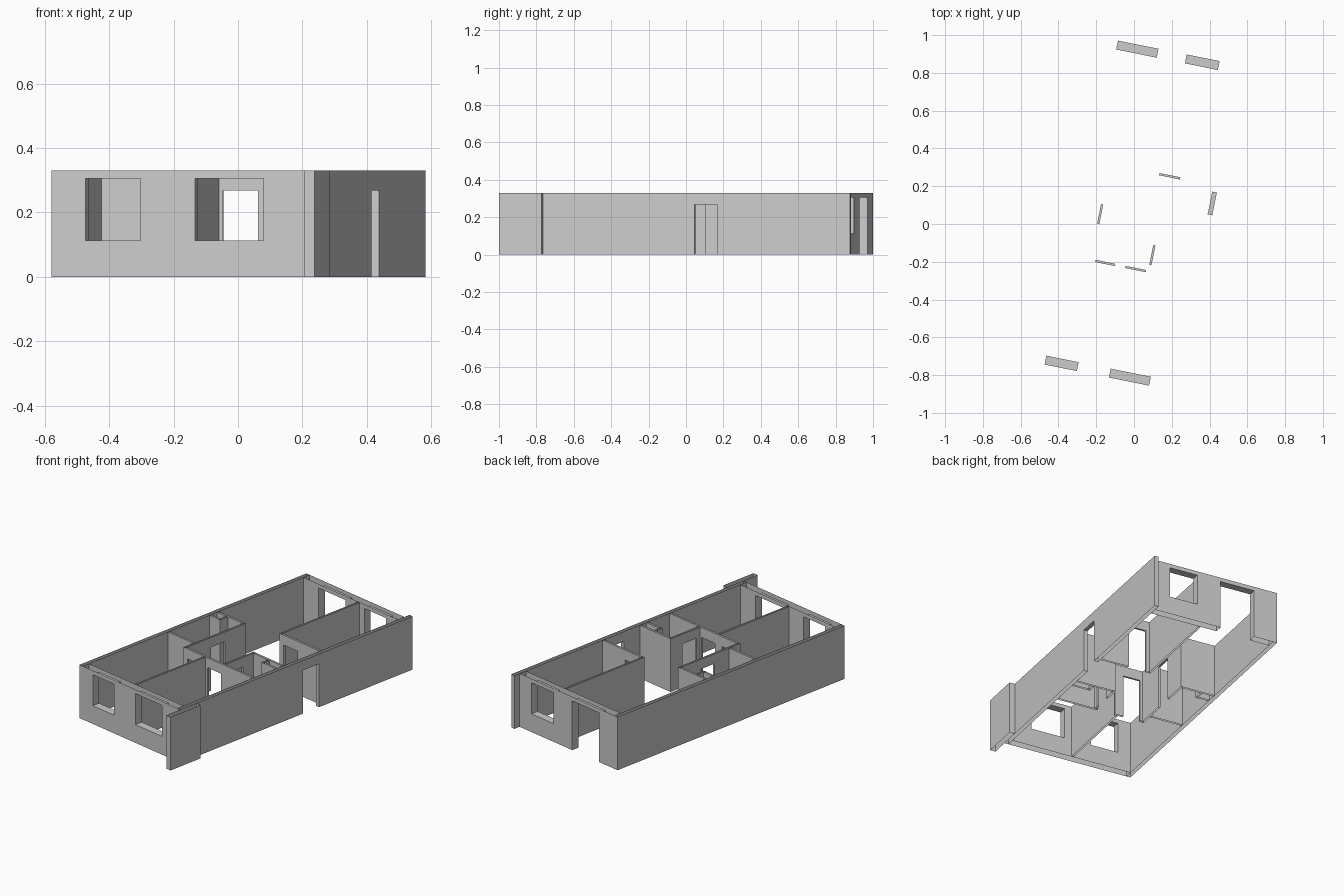
import bpy, bmesh, math

if "Cube" in bpy.data.objects:
    bpy.data.objects.remove(bpy.data.objects["Cube"], do_unlink=True)

HEIGHT, SILL, WINDOW_TOP, DOOR_TOP = 0.33, 0.113, 0.305, 0.268
ANGLE = math.radians(-11.4)

plaster = bpy.data.materials.new("grey_plaster")
plaster.use_nodes = True
GREY = (0.6, 0.6, 0.6, 1)
plaster.diffuse_color = GREY
plaster.node_tree.nodes["Principled BSDF"].inputs["Base Color"].default_value = GREY


def wall(name, x0, x1, y0, y1, openings=(), ends="both"):
    """Hollow wall, open at top and bottom; openings are (start, end, bottom, top)."""
    along_x = x1 - x0 > y1 - y0
    a0, a1, b0, b1 = (x0, x1, y0, y1) if along_x else (y0, y1, x0, x1)
    bm = bmesh.new()

    def face(points):
        bm.faces.new([bm.verts.new((a, b, z) if along_x else (b, a, z))
                      for a, b, z in points])

    def panel(s, e, low, high):
        for b in (b0, b1):
            face([(s, b, low), (e, b, low), (e, b, high), (s, b, high)])

    def jamb(a, low, high):
        face([(a, b0, low), (a, b1, low), (a, b1, high), (a, b0, high)])

    def ledge(s, e, z):
        face([(s, b0, z), (e, b0, z), (e, b1, z), (s, b1, z)])

    pos = a0
    for s, e, low, high in openings:
        panel(pos, s, 0, HEIGHT)
        panel(s, e, high, HEIGHT)
        ledge(s, e, high)
        if low > 0:
            panel(s, e, 0, low)
            ledge(s, e, low)
        jamb(s, low, high)
        jamb(e, low, high)
        pos = e
    panel(pos, a1, 0, HEIGHT)
    if ends in ("both", "low"):
        jamb(a0, 0, HEIGHT)
    if ends in ("both", "high"):
        jamb(a1, 0, HEIGHT)

    bmesh.ops.remove_doubles(bm, verts=bm.verts, dist=0.0001)
    bmesh.ops.recalc_face_normals(bm, faces=bm.faces)
    mesh = bpy.data.meshes.new(name)
    bm.to_mesh(mesh)
    bm.free()
    mesh.materials.append(plaster)
    obj = bpy.data.objects.new(name, mesh)
    obj.rotation_euler.z = ANGLE
    bpy.context.collection.objects.link(obj)


def window(s, e):
    return (s, e, SILL, WINDOW_TOP)


def door(s, e, top=DOOR_TOP):
    return (s, e, 0, top)


# Outer shell
L, R, F, B = -0.40, 0.372, -0.823, 0.935
wall("left_outer_wall", -0.425, L, F, B)
wall("right_outer_wall", R, 0.397, F, 0.975, [door(0.127, 0.25)])
wall("front_wall", L, R, F, F + 0.048,
     [window(-0.317, -0.143), window(0.03, 0.247)], ends="none")
wall("back_wall", L, R, B - 0.048, B,
     [door(-0.275, -0.056, WINDOW_TOP), window(0.096, 0.274)], ends="none")
wall("front_corner_fin", 0.397, 0.431, -0.933, -0.70)

# Room dividers
T = 0.012
wall("front_room_divider", -0.025, -0.025 + T, F + 0.048, -0.238, ends="none")
wall("back_room_divider", 0.046, 0.046 + T, 0.279, B - 0.048, ends="low")
wall("back_room_cross_wall", 0.046 + T, R, 0.279, 0.279 + T,
     [door(0.079, 0.192)], ends="none")
wall("hall_cross_wall", -0.18, R, -0.238, -0.238 + T,
     [door(-0.162, -0.055), door(0.0, 0.111)], ends="none")

# Left wet room with its duct
wall("left_bath_side_wall", -0.192, -0.192 + T, -0.238, 0.232,
     [door(-0.037, 0.069)])
wall("left_bath_front_wall", L, -0.192, -0.162, -0.162 + T, ends="none")
wall("left_bath_back_wall", L, -0.192, 0.22, 0.22 + T, ends="none")
wall("left_duct_side", -0.325, -0.325 + T, 0.16, 0.22, ends="low")
wall("left_duct_front", L, -0.325, 0.16, 0.16 + T, ends="none")

# Right wet room with its duct
wall("right_bath_side_wall", 0.122, 0.122 + T, -0.226, 0.003,
     [door(-0.196, -0.09)], ends="high")
wall("right_bath_back_wall", 0.122 + T, R, -0.009, 0.003, ends="none")
wall("right_duct_side", 0.255, 0.255 + T, -0.06, -0.009, ends="low")
wall("right_duct_front", 0.255 + T, R, -0.06, -0.06 + T, ends="none")
